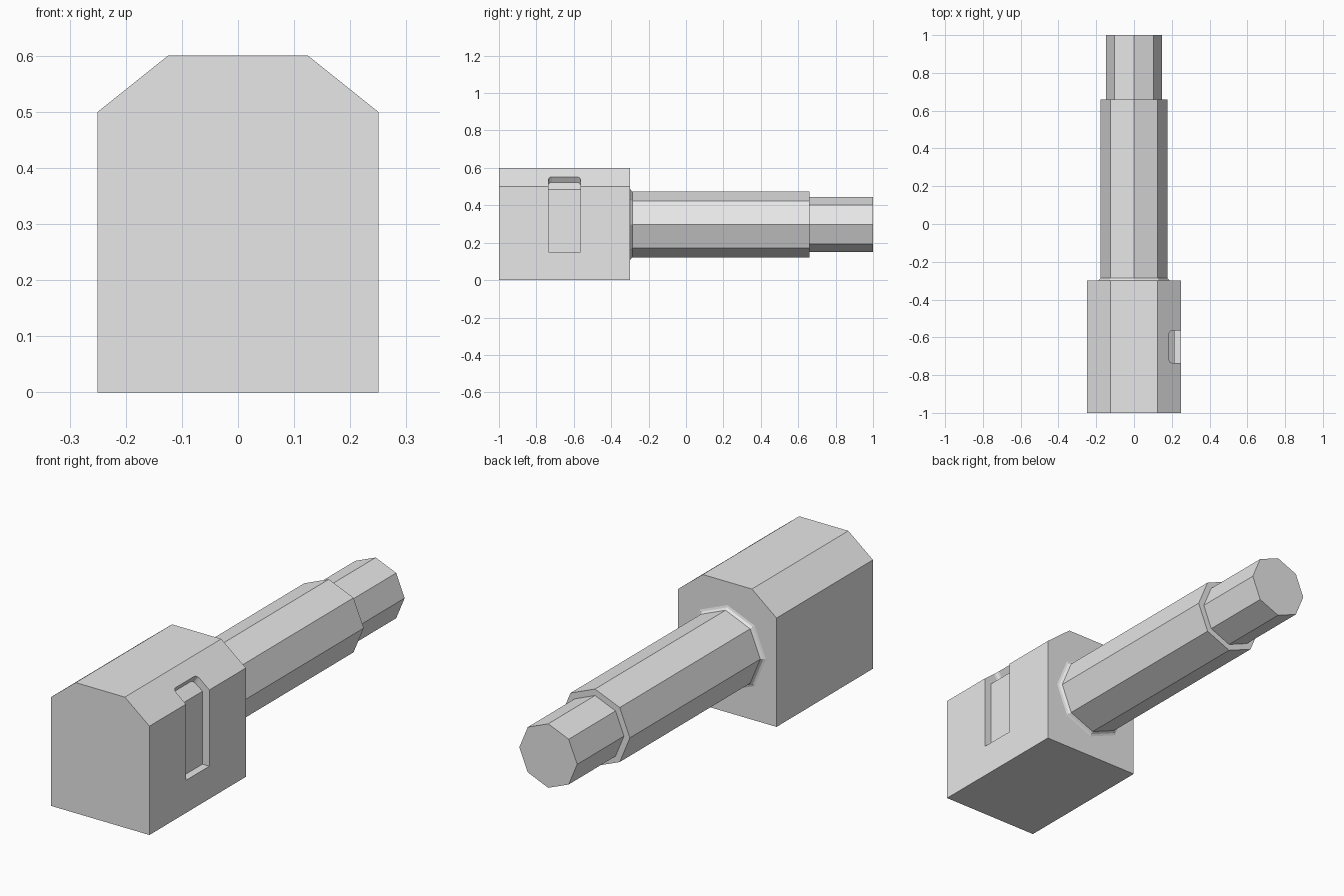
import bpy, bmesh, math

default = bpy.data.objects.get("Cube")
if default:
    bpy.data.objects.remove(default, do_unlink=True)

AXIS_Z = 0.297   # height of the shaft axis


def make_material(name, rgb):
    mat = bpy.data.materials.new(name)
    mat.use_nodes = True
    mat.diffuse_color = (*rgb, 1)
    mat.node_tree.nodes["Principled BSDF"].inputs["Base Color"].default_value = (*rgb, 1)
    return mat


grey = make_material("plain grey", (0.8, 0.8, 0.8))


def finish(name, bm):
    bmesh.ops.recalc_face_normals(bm, faces=bm.faces[:])
    mesh = bpy.data.meshes.new(name)
    bm.to_mesh(mesh)
    bm.free()
    mesh.materials.append(grey)
    obj = bpy.data.objects.new(name, mesh)
    bpy.context.collection.objects.link(obj)
    return obj


def prism(outline, y0, y1):
    """Extrude an x-z outline along y."""
    bm = bmesh.new()
    face = bm.faces.new([bm.verts.new((x, y0, z)) for x, z in outline])
    out = bmesh.ops.extrude_face_region(bm, geom=[face])
    moved = [v for v in out["geom"] if isinstance(v, bmesh.types.BMVert)]
    bmesh.ops.translate(bm, verts=moved, vec=(0, y1 - y0, 0))
    return bm


def octagonal_shaft(name, rings):
    """Eight-sided turned part along y from (y, radius) rings."""
    bm = bmesh.new()
    loops = []
    for y, r in rings:
        angles = [math.radians(45 * i) for i in range(8)]
        loops.append([bm.verts.new((r * math.cos(a), y, AXIS_Z + r * math.sin(a)))
                      for a in angles])
    for a, b in zip(loops, loops[1:]):
        for i in range(8):
            j = (i + 1) % 8
            bm.faces.new((a[i], a[j], b[j], b[i]))
    bm.faces.new(loops[0])
    bm.faces.new(loops[-1])
    return finish(name, bm)


# Block with sloped shoulders
half = [(0.25, 0), (0.25, 0.5), (0.125, 0.6)]
block = finish("head_block", prism(half + [(-x, z) for x, z in reversed(half)], -1, -0.3))

# Slot cutter: follows the side and the shoulder, with rounded top corners
slot = [(0.3, 0.15), (0.215, 0.15), (0.215, 0.485), (0.166, 0.522), (0.206, 0.584), (0.3, 0.584)]
bm = prism(slot, -0.735, -0.565)
roof_edges = [e for e in bm.edges
              if all(v.co.z > 0.5 and v.co.x < 0.25 for v in e.verts)
              and abs(e.verts[0].co.y - e.verts[1].co.y) < 0.01]
bmesh.ops.bevel(bm, geom=roof_edges, offset=0.018, segments=3, profile=0.5, affect="EDGES")
cutter = finish("slot_cutter", bm)
cutter.hide_render = True
cutter.hide_viewport = True

cut = block.modifiers.new("slot", "BOOLEAN")
cut.operation = "DIFFERENCE"
cut.solver = "EXACT"
cut.object = cutter

# Stepped shaft with a small fillet where it meets the block
shaft = octagonal_shaft("stepped_shaft", [
    (-0.31, 0.196), (-0.3, 0.196), (-0.297, 0.186), (-0.287, 0.177),
    (0.66, 0.177), (0.66, 0.147), (1, 0.147)])
